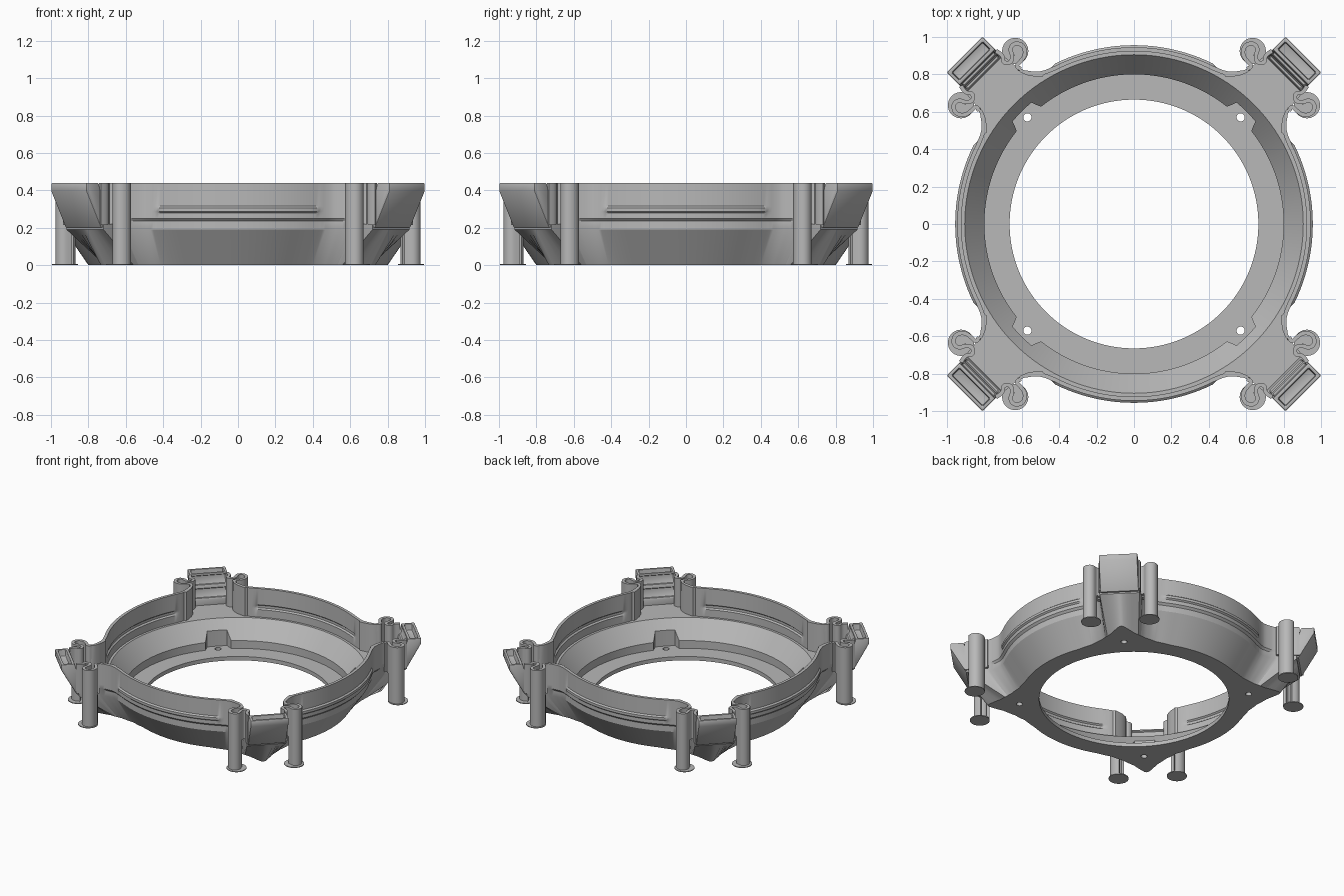
import bpy, bmesh
from math import sin, cos, tan, radians, degrees, pi
from mathutils import Matrix

cube = bpy.data.objects.get("Cube")
if cube:
    bpy.data.objects.remove(cube, do_unlink=True)

grey = bpy.data.materials.new("mid_grey")
grey.use_nodes = True
grey.diffuse_color = (0.48, 0.48, 0.48, 1)
grey.node_tree.nodes["Principled BSDF"].inputs["Base Color"].default_value = (0.48, 0.48, 0.48, 1)

RIM, SHELF, FLOOR = 0.44, 0.22, 0.03
HALF = 0.135          # half width of a corner housing


def add_object(name, bm):
    mesh = bpy.data.meshes.new(name)
    bm.to_mesh(mesh)
    bm.free()
    mesh.materials.append(grey)
    ob = bpy.data.objects.new(name, mesh)
    bpy.context.collection.objects.link(ob)
    return ob


def finish(ob, angle=30):
    """Apply modifiers and smooth the shading."""
    bpy.ops.object.select_all(action='DESELECT')
    ob.select_set(True)
    bpy.context.view_layer.objects.active = ob
    bpy.ops.object.convert(target='MESH')
    bpy.ops.object.shade_smooth_by_angle(angle=radians(angle))


def interp(table, t):
    for (a, u), (b, v) in zip(table, table[1:]):
        if t <= b:
            return u + (v - u) * max(0, t - a) / (b - a)
    return table[-1][1]


# Ring: radial cross-section as a function of t, the degrees away from a corner
WALL = [(6.9, 1.165), (8.2, 1.045), (9.5, 1.01), (11, 0.985), (13, 0.96), (15, 0.95), (18, 0.945)]
BASE = [(0, 1.03), (1, 1.02), (5, 0.93), (10, 0.865), (16, 0.82), (24, 0.80)]
NOTCH = [(4.8, 0.85), (5.4, 0.83), (6.6, 0.80)]


def section(t):
    walled = t > 8.1
    rw = interp(WALL, t) if t > 6.9 else 1.157 / cos(radians(t))
    rs = rw - 0.015 if walled else rw
    thick = 0.022 if t > 13 else 0.034
    bead = interp([(17, 0), (19, 0.011)], t)
    ri = interp(NOTCH, t)
    inner = rw - thick
    cone_z = 0.09 + (ri - 0.80) / 0.105 * (SHELF - 0.09)
    bumps = [(0.278, 0), (0.287, bead), (0.306, bead), (0.315, 0)]
    pts = [(interp(BASE, t), 0), (rs, 0.19), (rs, 0.235), (rw, 0.25)]
    pts += [(rw + b, z) for z, b in bumps]
    pts += [(rw, RIM), (inner, RIM)]
    pts += [(inner + b, z) for z, b in reversed(bumps)]
    pts += [(inner, SHELF), (0.905, SHELF), (ri, cone_z), (ri, FLOOR), (0.665, FLOOR), (0.665, 0)]
    return pts if walled else [(r, min(z, SHELF)) for r, z in pts]


steps = [0, 1, 2.5, 4, 4.8, 5.4, 6.6, 6.9, 8, 8.2, 8.8, 9.5, 10.2, 11, 12, 13, 14, 15, 16, 17, 18, 19]
steps += [19 + 2 * i for i in range(1, 14)]
octant = [-t for t in reversed(steps[1:])] + steps
bm = bmesh.new()
loops = []
for k in range(4):
    for t in octant[1:]:
        a = radians(45 + 90 * k + t)
        loops.append([bm.verts.new((r * cos(a), r * sin(a), z)) for r, z in section(abs(t))])
n = len(loops[0])
for i, loop in enumerate(loops):
    nxt = loops[(i + 1) % len(loops)]
    for j in range(n):
        bm.faces.new((loop[j], nxt[j], nxt[(j + 1) % n], loop[(j + 1) % n]))
bmesh.ops.remove_doubles(bm, verts=bm.verts, dist=0.0001)
bmesh.ops.recalc_face_normals(bm, faces=bm.faces)
ring = add_object("ring_body", bm)

# Screw holes in the bottom flange
bm = bmesh.new()
for sx in (-1, 1):
    for sy in (-1, 1):
        bmesh.ops.create_cone(bm, cap_ends=True, segments=24, radius1=0.022, radius2=0.022, depth=0.2,
                              matrix=Matrix.Translation((0.57 * sx, 0.57 * sy, 0)))
cutter = add_object("hole_cutter", bm)
cutter.hide_render = True
cut = ring.modifiers.new("holes", 'BOOLEAN')
cut.operation = 'DIFFERENCE'
cut.object = cutter
finish(ring)
bpy.data.objects.remove(cutter, do_unlink=True)


# Corner housings: side profile (distance from centre, height) extruded sideways
def housing(k):
    profile = [(1.13, 0.2), (1.17, 0.2), (1.28, 0.395), (1.28, RIM), (1.185, RIM),
               (1.162, 0.35), (1.135, 0.26)]
    bm = bmesh.new()
    left, right = [[bm.verts.new((d, w, z)) for d, z in profile] for w in (-HALF, HALF)]
    m = len(profile)
    sides = [bm.faces.new((left[i], left[(i + 1) % m], right[(i + 1) % m], right[i])) for i in range(m)]
    bm.faces.new(left)
    bm.faces.new(right[::-1])
    bmesh.ops.recalc_face_normals(bm, faces=bm.faces)
    # slot in the top, two shallow windows in the inner wall
    for face, border, depth in ((sides[3], 0.028, 0.05), (sides[4], 0.02, 0.015), (sides[5], 0.02, 0.015)):
        bmesh.ops.inset_individual(bm, faces=[face], thickness=border)
        shift = face.normal * -depth
        bmesh.ops.inset_individual(bm, faces=[face], thickness=0.001)
        bmesh.ops.translate(bm, verts=face.verts[:], vec=shift)
    bm.transform(Matrix.Rotation(radians(45 + 90 * k), 4, 'Z'))
    ob = add_object("corner_housing", bm)
    bev = ob.modifiers.new("soft_edges", 'BEVEL')
    bev.width, bev.segments, bev.limit_method = 0.007, 2, 'ANGLE'
    finish(ob)


def rounded(path):
    """Corner cutting that keeps both ends."""
    for _ in range(2):
        out = [path[0]]
        for (ax, ay), (bx, by) in zip(path, path[1:]):
            out += [(ax * .75 + bx * .25, ay * .75 + by * .25), (ax * .25 + bx * .75, ay * .25 + by * .75)]
        path = out + [path[-1]]
    return path


def ribbon(name, path, z0, z1, matrix):
    bm = bmesh.new()
    low, high = [[bm.verts.new((x, y, z)) for x, y in rounded(path)] for z in (z0, z1)]
    for i in range(len(low) - 1):
        bm.faces.new((low[i], low[i + 1], high[i + 1], high[i]))
    bm.transform(matrix)
    ob = add_object(name, bm)
    solid = ob.modifiers.new("thickness", 'SOLIDIFY')
    solid.thickness, solid.offset = 0.022, 0
    finish(ob, 40)


# S-shaped clip joining the wall to a housing, with its leg and foot
CLIP = [(0.605, 0.828), (0.632, 0.845), (0.60, 0.875), (0.58, 0.91), (0.59, 0.955), (0.635, 0.97),
        (0.665, 0.94), (0.648, 0.895), (0.66, 0.86), (0.70, 0.862), (0.70, 0.90), (0.738, 0.926)]
SWAP = Matrix(((0, 1, 0, 0), (1, 0, 0, 0), (0, 0, 1, 0), (0, 0, 0, 1)))

for k in range(4):
    housing(k)
    turn = Matrix.Rotation(k * pi / 2, 4, 'Z')
    for place in (turn, turn @ SWAP):
        ribbon("spring_clip", CLIP, 0.215, RIM, place)
        ribbon("support_leg", CLIP[2:8], 0, 0.22, place)
        bm = bmesh.new()
        bmesh.ops.create_cone(bm, cap_ends=True, segments=40, radius1=0.07, radius2=0.07, depth=0.006,
                              matrix=Matrix.Translation((0.635, 0.925, 0.003)))
        bm.transform(place)
        bmesh.ops.recalc_face_normals(bm, faces=bm.faces)
        finish(add_object("foot_pad", bm))
